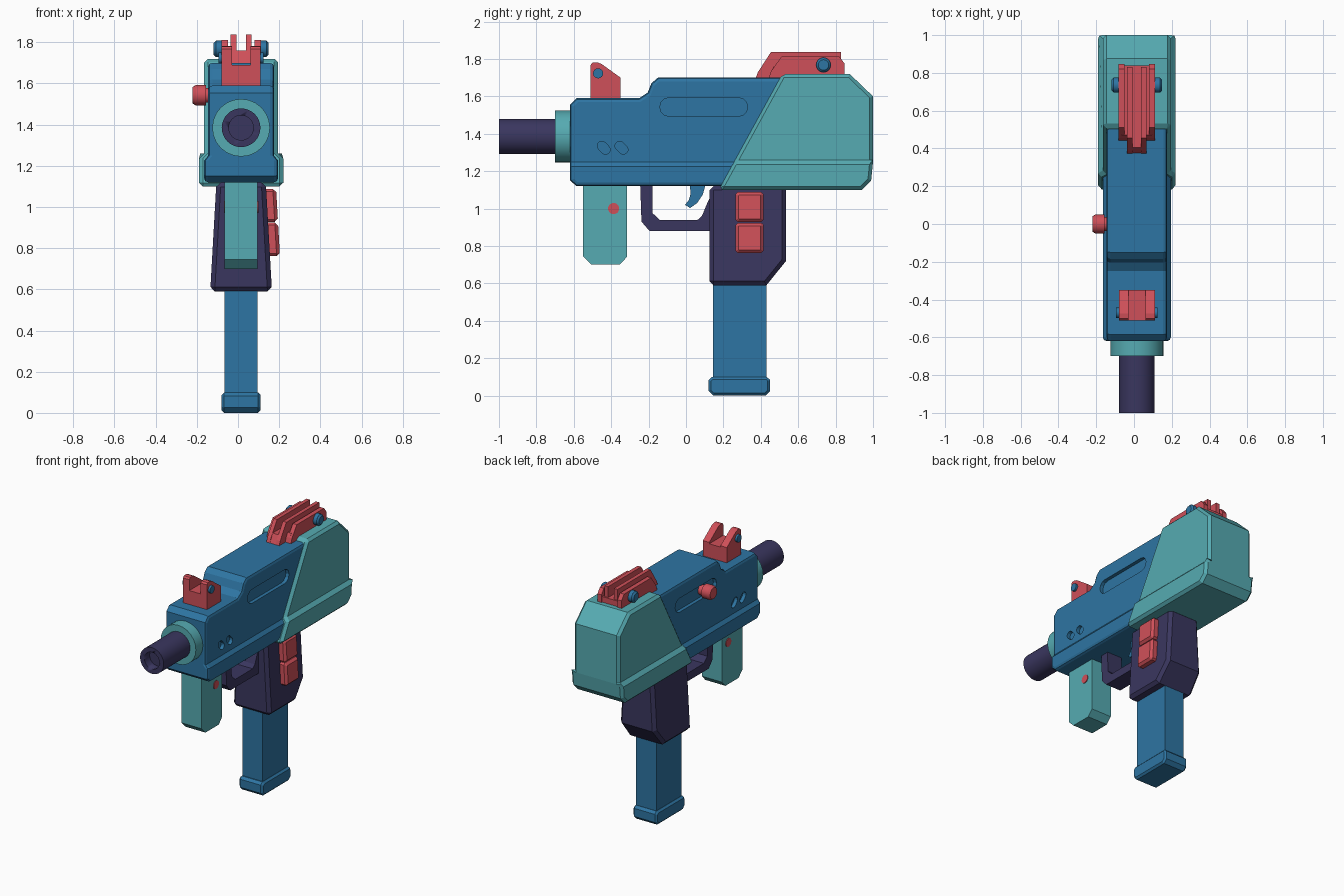
import bpy, bmesh, math
from mathutils import Matrix

if "Cube" in bpy.data.objects:
    bpy.data.objects.remove(bpy.data.objects["Cube"])

CX = 0.015  # centre plane of the main body


def material(name, rgb):
    m = bpy.data.materials.new(name)
    m.diffuse_color = (*rgb, 1)
    m.use_nodes = True
    m.node_tree.nodes["Principled BSDF"].inputs["Base Color"].default_value = m.diffuse_color
    return m


BLUE = material("blue", (0.027, 0.178, 0.366))
TEAL = material("teal", (0.093, 0.407, 0.445))
RED = material("red", (0.624, 0.080, 0.100))
DARK = material("dark_violet", (0.042, 0.037, 0.114))


def finish(bm, name, mat, smooth=False):
    bmesh.ops.recalc_face_normals(bm, faces=bm.faces[:])
    me = bpy.data.meshes.new(name)
    bm.to_mesh(me)
    bm.free()
    me.materials.append(mat)
    ob = bpy.data.objects.new(name, me)
    bpy.context.collection.objects.link(ob)
    bpy.ops.object.select_all(action='DESELECT')
    ob.select_set(True)
    bpy.context.view_layer.objects.active = ob
    if smooth:
        bpy.ops.object.shade_smooth_by_angle(angle=math.radians(35))
    return ob


def apply_mod(ob, mod):
    bpy.context.view_layer.objects.active = ob
    bpy.ops.object.modifier_apply(modifier=mod.name)


def prism(name, pts, half, mat, x=CX, bevel=0.0, segs=1, cuts=(), shape=None, smooth=False):
    """Side profile (y, z) extruded across x; shape(x, z) re-widths it by height."""
    bm = bmesh.new()
    face = bm.faces.new([bm.verts.new((-half, y, z)) for y, z in pts])
    new = bmesh.ops.extrude_face_region(bm, geom=[face])["geom"]
    bmesh.ops.translate(bm, vec=(2 * half, 0, 0),
                        verts=[g for g in new if isinstance(g, bmesh.types.BMVert)])
    for z in cuts:
        bmesh.ops.bisect_plane(bm, geom=bm.verts[:] + bm.edges[:] + bm.faces[:],
                               plane_co=(0, 0, z), plane_no=(0, 0, 1))
    for v in bm.verts:
        v.co.x = x + (shape(v.co.x, v.co.z) if shape else v.co.x)
    ob = finish(bm, name, mat, smooth)
    if bevel:
        m = ob.modifiers.new("bevel", 'BEVEL')
        m.width, m.segments = bevel, segs
        m.limit_method, m.angle_limit = 'ANGLE', math.radians(58)
        m.use_clamp_overlap = False
        apply_mod(ob, m)
    return ob


def cylinder(name, axis, centre, r, length, mat, sides=24, r2=None):
    bm = bmesh.new()
    rot = Matrix.Rotation(math.pi / 2, 4, 'Y' if axis == 'X' else 'X')
    bmesh.ops.create_cone(bm, cap_ends=True, segments=sides, radius1=r,
                          radius2=r if r2 is None else r2, depth=length,
                          matrix=Matrix.Translation(centre) @ rot)
    return finish(bm, name, mat, True)


def cut(ob, cutter):
    m = ob.modifiers.new("cut", 'BOOLEAN')
    m.operation, m.object, m.solver = 'DIFFERENCE', cutter, 'EXACT'
    apply_mod(ob, m)
    bpy.data.objects.remove(cutter)


def stadium(cy, cz, length, height, tilt=0.0):
    r, pts = height / 2, []
    for side in (1, -1):
        for i in range(7):
            a = -math.pi / 2 + math.pi * i / 6
            y = side * (length / 2 - r + r * math.cos(a))
            z = side * r * math.sin(a)
            pts.append((cy + y * math.cos(tilt) - z * math.sin(tilt),
                        cz + y * math.sin(tilt) + z * math.cos(tilt)))
    return pts


def narrow_above(ratio):
    return lambda x, z: x * ratio if z > 1.24 else x


# Receiver: wider lower band, stepped top, recessed slots on both sides
receiver = prism("receiver", [(-0.62, 1.15), (-0.585, 1.12), (0.60, 1.12), (0.60, 1.70),
                 (-0.15, 1.70), (-0.185, 1.67), (-0.205, 1.62), (-0.25, 1.59),
                 (-0.585, 1.59), (-0.62, 1.555)], 0.18, BLUE, bevel=0.02, segs=2,
                 cuts=(1.225, 1.25), shape=narrow_above(0.16 / 0.18))
for s in (-1, 1):
    for pts in (stadium(0.095, 1.543, 0.47, 0.10),
                stadium(-0.44, 1.325, 0.078, 0.05, -0.8),
                stadium(-0.345, 1.325, 0.078, 0.05, -0.8)):
        cut(receiver, prism("slot_cutter", pts, 0.03, BLUE, x=CX + s * 0.165))

# Rear cover with slanted front edge
prism("rear_cover", [(0.175, 1.10), (0.94, 1.10), (0.99, 1.15), (1.0, 1.25), (1.0, 1.60),
      (0.875, 1.72), (0.515, 1.72)], 0.205, TEAL, bevel=0.018,
      cuts=(1.235, 1.26), shape=narrow_above(0.18 / 0.205))

# Barrel with bore, and its collar
barrel = cylinder("barrel", 'Y', (CX, -0.80, 1.385), 0.094, 0.40, DARK, 32)
cut(barrel, cylinder("bore_cutter", 'Y', (CX, -1.0, 1.385), 0.06, 0.12, DARK, 32))
cylinder("barrel_collar", 'Y', (CX, -0.65, 1.385), 0.14, 0.10, TEAL, 24)

# Main grip, flaring towards the bottom
prism("grip", [(0.125, 0.59), (0.43, 0.59), (0.535, 0.72), (0.535, 1.12), (0.125, 1.12)],
      0.15, DARK, bevel=0.022, shape=lambda x, z: x * (1 - 0.2 * (z - 0.59) / 0.53))

# Two grip buttons following the flare
for name, z0, z1 in (("upper_grip_button", 0.928, 1.088), ("lower_grip_button", 0.762, 0.924)):
    c = 0.012
    prism(name, [(0.265, z0 + c), (0.265 + c, z0), (0.415 - c, z0), (0.415, z0 + c),
          (0.415, z1 - c), (0.415 - c, z1), (0.265 + c, z1), (0.265, z1 - c)],
          0.035, RED, x=0.15, bevel=0.016, shape=lambda x, z: x + (1.09 - z) * 0.057)

# Magazine and base plate
prism("magazine", [(0.145, 0.05), (0.43, 0.05), (0.43, 0.65), (0.145, 0.65)], 0.08, BLUE)
prism("magazine_base", [(0.12, 0.025), (0.145, 0.0), (0.425, 0.0), (0.45, 0.025),
      (0.45, 0.083), (0.432, 0.10), (0.138, 0.10), (0.12, 0.083)], 0.095, BLUE, bevel=0.013)

# Front grip with cross pin
prism("front_grip", [(-0.55, 0.745), (-0.505, 0.70), (-0.355, 0.70), (-0.315, 0.742),
      (-0.315, 1.14), (-0.55, 1.14)], 0.08, TEAL)
cylinder("front_grip_pin", 'X', (CX, -0.387, 1.0), 0.03, 0.168, RED, 20)

# Trigger guard and trigger
prism("trigger_guard", [(-0.245, 1.13), (-0.238, 0.93), (-0.195, 0.88), (0.14, 0.88),
      (0.14, 1.08), (0.118, 1.04), (0.085, 0.96), (0.06, 0.938), (-0.14, 0.938),
      (-0.178, 0.975), (-0.18, 1.13)], 0.06, DARK)
prism("trigger", [(0.02, 1.13), (0.025, 1.08), (0.015, 1.045), (-0.005, 1.02), (0.022, 1.003),
      (0.06, 1.03), (0.09, 1.075), (0.105, 1.13)], 0.03, BLUE, smooth=True)

# Front sight: base block between two raised cheeks, side bolts
prism("front_sight_base", [(-0.51, 1.57), (-0.35, 1.57), (-0.35, 1.69), (-0.51, 1.69)],
      0.05, RED)
for s in (-1, 1):
    prism("front_sight_cheek", [(-0.51, 1.57), (-0.35, 1.57), (-0.35, 1.70), (-0.45, 1.772),
          (-0.475, 1.782), (-0.50, 1.78), (-0.51, 1.768)], 0.025, RED, x=CX + s * 0.07)
    cylinder("front_sight_bolt", 'X', (CX + s * 0.095, -0.47, 1.723), 0.027, 0.03, BLUE, 16)

# Rear sight: base, two tall inner rails, two lower outer wings, side bolts
prism("rear_sight_base", [(0.37, 1.69), (0.405, 1.76), (0.84, 1.76), (0.84, 1.69)], 0.05, RED)
for s in (-1, 1):
    prism("rear_sight_rail", [(0.37, 1.69), (0.385, 1.73), (0.455, 1.838), (0.83, 1.838),
          (0.83, 1.69)], 0.014, RED, x=CX + s * 0.037)
    prism("rear_sight_wing", [(0.44, 1.69), (0.455, 1.735), (0.51, 1.812), (0.82, 1.812),
          (0.848, 1.775), (0.848, 1.69)], 0.016, RED, x=CX + s * 0.08)
    prism("rear_sight_web", [(0.44, 1.69), (0.455, 1.735), (0.47, 1.76), (0.84, 1.76),
          (0.84, 1.69)], 0.02, RED, x=CX + s * 0.06)
    cylinder("rear_sight_bolt", 'X', (CX + s * 0.108, 0.735, 1.768), 0.04, 0.03, BLUE, 20)
    cylinder("rear_sight_bolt_head", 'X', (CX + s * 0.128, 0.735, 1.768),
             0.04 if s > 0 else 0.028, 0.012, BLUE, 20, 0.028 if s > 0 else 0.04)

# Charging handle on the left side
cylinder("handle_stem", 'X', (-0.15, 0.0, 1.543), 0.036, 0.08, RED, 20)
cylinder("handle_knob", 'X', (-0.18, 0.0, 1.543), 0.05, 0.05, RED, 20)
cylinder("handle_tip", 'X', (-0.2125, 0.0, 1.543), 0.04, 0.015, RED, 20, 0.05)
